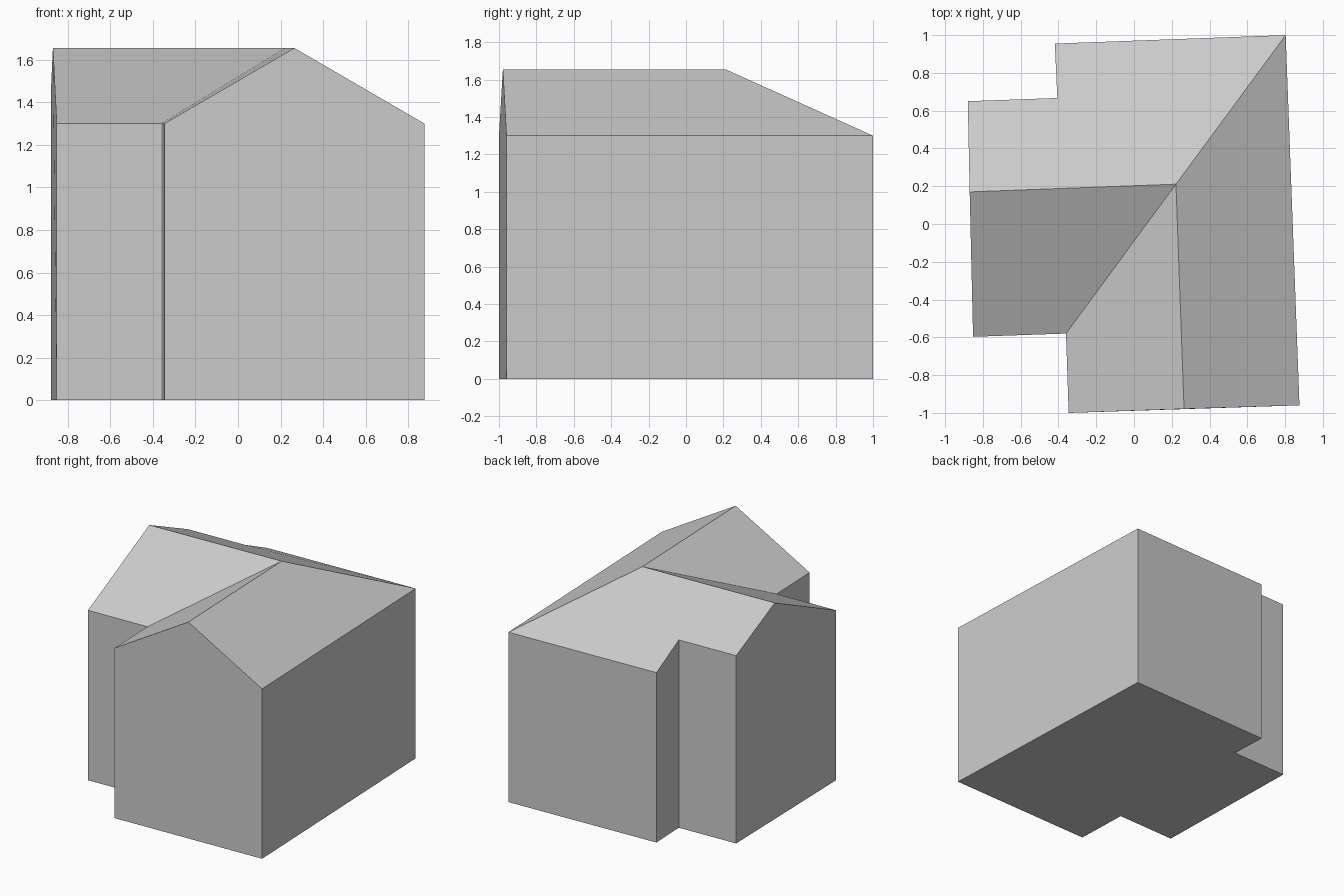
import bpy

cube = bpy.data.objects.get("Cube")
if cube:
    bpy.data.objects.remove(cube, do_unlink=True)

EAVE, STEP, RIDGE = 1.30, 1.437, 1.655

# One flat colour for the whole building
grey = bpy.data.materials.new("light_grey")
grey.use_nodes = True
colour = (0.6, 0.6, 0.6, 1)
grey.diffuse_color = colour
grey.node_tree.nodes["Principled BSDF"].inputs["Base Color"].default_value = colour

# Footprint corners, counter-clockwise: x, y, height of the wall top
corners = {
    "front_left": (0.876, -0.96, EAVE),
    "back_left": (0.803, 1.0, EAVE),
    "back_right": (-0.419, 0.955, EAVE),
    "back_notch": (-0.406, 0.667, STEP),
    "wing_back": (-0.88, 0.65, STEP),
    "wing_front": (-0.852, -0.597, EAVE),
    "front_notch": (-0.36, -0.58, EAVE),
    "front_right": (-0.346, -1.0, EAVE),
}
# Ridge ends and the point where both ridges meet
ridge = {
    "front_peak": (0.265, -0.979, RIDGE),
    "wing_peak": (-0.87, 0.17, RIDGE),
    "crossing": (0.222, 0.211, RIDGE),
}
points = {**corners, **ridge}
gables = {"front_right": "front_peak", "wing_back": "wing_peak"}


def add_part(name, faces):
    """Make a flat-shaded object from faces given as lists of positions."""
    verts = list(dict.fromkeys(p for face in faces for p in face))
    mesh = bpy.data.meshes.new(name)
    mesh.from_pydata(verts, [], [[verts.index(p) for p in f] for f in faces])
    mesh.materials.append(grey)
    obj = bpy.data.objects.new(name, mesh)
    bpy.context.collection.objects.link(obj)
    return obj


def ground(name):
    x, y, _ = corners[name]
    return (x, y, 0.0)


# Walls with two gable ends, and the floor
names = list(corners)
walls = []
for i, start in enumerate(names):
    end = names[(i + 1) % len(names)]
    face = [ground(start), ground(end), corners[end]]
    if start in gables:
        face.append(ridge[gables[start]])
    walls.append(face + [corners[start]])
walls.append([ground(n) for n in reversed(names)])
add_part("walls", walls)

# Four roof slopes meeting at the hip, the valley and the ridges
slopes = [
    ("crossing", "back_left", "back_right", "back_notch", "wing_back", "wing_peak"),
    ("wing_peak", "wing_front", "front_notch", "crossing"),
    ("front_notch", "front_right", "front_peak", "crossing"),
    ("front_peak", "front_left", "back_left", "crossing"),
]
add_part("roof", [[points[n] for n in slope] for slope in slopes])
